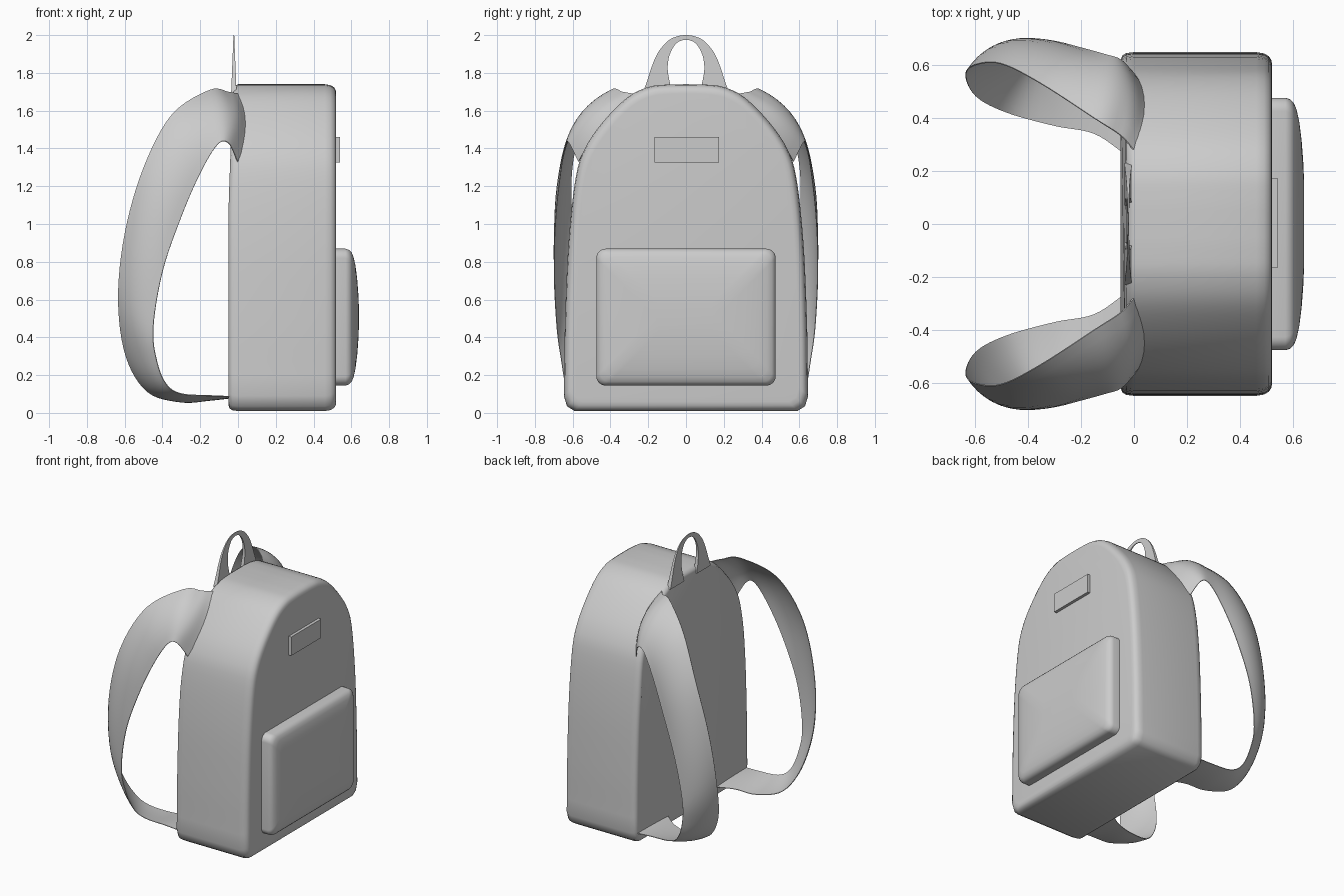
import bpy, bmesh, math
from mathutils import Vector

if "Cube" in bpy.data.objects:
    bpy.data.objects.remove(bpy.data.objects["Cube"])


def spline(pts, steps):
    """Catmull-Rom samples through the given points."""
    p = [Vector(q) for q in pts]
    p = [2 * p[0] - p[1]] + p + [2 * p[-1] - p[-2]]
    out = []
    for i in range(1, len(p) - 2):
        a, b, c, d = p[i - 1:i + 3]
        for k in range(steps):
            t = k / steps
            out.append(0.5 * (2 * b + (c - a) * t + (2 * a - 5 * b + 4 * c - d) * t ** 2
                              + (3 * b - a - 3 * c + d) * t ** 3))
    return out + [p[-2]]


def loft(name, rows, closed=True, caps=True, angle=40):
    """Skin a list of equal-length point rows."""
    bm = bmesh.new()
    vs = [[bm.verts.new(p) for p in r] for r in rows]
    n = len(rows[0])
    for a, b in zip(vs, vs[1:]):
        for i in range(n if closed else n - 1):
            j = (i + 1) % n
            bm.faces.new((a[i], a[j], b[j], b[i]))
    if caps:
        bm.faces.new(vs[0])
        bm.faces.new(vs[-1])
    bmesh.ops.recalc_face_normals(bm, faces=bm.faces)
    me = bpy.data.meshes.new(name)
    bm.to_mesh(me)
    bm.free()
    ob = bpy.data.objects.new(name, me)
    bpy.context.collection.objects.link(ob)
    bpy.ops.object.select_all(action='DESELECT')
    ob.select_set(True)
    bpy.context.view_layer.objects.active = ob
    bpy.ops.object.shade_smooth_by_angle(angle=math.radians(angle))
    return ob


def rounded_rect(x, hy, hz, cz, r, seg=8):
    pts = []
    for q, (sy, sz) in enumerate(((1, 1), (-1, 1), (-1, -1), (1, -1))):
        for k in range(seg + 1):
            a = math.pi / 2 * (q + k / seg)
            pts.append((x, sy * (hy - r) + r * math.cos(a), cz + sz * (hz - r) + r * math.sin(a)))
    return pts


# Main body: arched profile lofted front to back with rounded rims
half = [(0.59, 0.01), (0.63, 0.035), (0.647, 0.09)]
half += [tuple(v) for v in spline([(0.645, 0.2), (0.64, 0.5), (0.622, 0.9), (0.585, 1.24), (0.535, 1.4),
                                   (0.44, 1.54), (0.31, 1.67), (0.2, 1.725), (0.1, 1.738), (0, 1.74)], 4)]
profile = [(y, z) for y, z in half] + [(-y, z) for y, z in half[-2::-1]]
rings = []
for x, inset in ((-0.05, 0.03), (-0.045, 0.014), (-0.03, 0.004), (0.0, 0), (0.46, 0), (0.49, 0.005),
                 (0.508, 0.016), (0.517, 0.03), (0.52, 0.05)):
    lean = 0.022 if x < -0.02 else 0
    rings.append([(x + lean * max(0, (z - 1.1) / 0.64), y * (1 - inset / 0.65),
                   0.87 + (z - 0.87) * (1 - inset / 0.87)) for y, z in profile])
loft("bag_body", rings, angle=50)

# Puffed front pocket
steps = ((0.49, 0), (0.57, 0), (0.588, 0.006), (0.602, 0.02), (0.612, 0.045), (0.622, 0.09),
         (0.631, 0.16), (0.637, 0.24), (0.64, 0.31))
loft("front_pocket", [rounded_rect(x, 0.475 - i, 0.362 - i, 0.507, 0.05 if i < 0.3 else 0.04)
                      for x, i in steps], angle=60)

# Blank front patch
loft("front_patch", [[(x, y, z) for y, z in ((-0.166, 1.325), (0.174, 1.325), (0.174, 1.46), (-0.166, 1.46))]
                     for x in (0.51, 0.541)], angle=20)

# Top carry handle: flat loop tapering towards its crown
outer = [(0.23, 1.69), (0.205, 1.76), (0.175, 1.85), (0.14, 1.92), (0.08, 1.98), (0, 2.0)]
inner = [(0.07, 1.69), (0.088, 1.76), (0.097, 1.83), (0.085, 1.9), (0.05, 1.957), (0, 1.975)]
o, n = (spline(h + [(-y, z) for y, z in h[-2::-1]], 5) for h in (outer, inner))
rows = []
for a, b in zip(o, n):
    wa, wb = (0.002 + 0.012 * min(1, max(0, (2 - p[1]) / 0.3)) for p in (a, b))
    rows.append([(-0.022 - wa, *a), (-0.022 + wa, *a), (-0.022 + wb, *b), (-0.022 - wb, *b)])
loft("carry_handle", rows)

# Shoulder straps: bowed bands between two edge curves, mirrored in y
edge_a = [(0.0, .28, 1.69), (-.05, .335, 1.70), (-.15, .40, 1.71), (-.35, .53, 1.58), (-.5, .605, 1.3),
          (-.6, .60, .95), (-.635, .56, .6), (-.595, .48, .3), (-.48, .42, .11), (-.3, .37, .055),
          (-.15, .34, .065), (-.03, .26, .08)]
edge_b = [(0.0, .57, 1.33), (-.05, .62, 1.43), (-.11, .64, 1.42), (-.2, .665, 1.27), (-.3, .69, 1.04),
          (-.4, .70, .75), (-.45, .685, .45), (-.43, .66, .27), (-.38, .64, .15), (-.3, .62, .10),
          (-.15, .615, .09), (-.03, .62, .085)]
A, B = spline(edge_a, 6), spline(edge_b, 6)
across = 8
for side, name in ((1, "strap_left"), (-1, "strap_right")):
    rows = []
    for i, (a, b) in enumerate(zip(A, B)):
        t = i / (len(A) - 1)
        j, k = max(0, i - 1), min(len(A) - 1, i + 1)
        tangent = A[k] + B[k] - A[j] - B[j]
        out = tangent.cross(b - a).normalized()
        if out.dot((a + b) / 2 - Vector((-0.2, 0.38, 0.8))) < 0:
            out = -out
        bow = 0.045 * (1 - t) + 0.005
        top, under = [], []
        for c in range(across + 1):
            s = c / across
            arch = 4 * s * (1 - s)
            p = a.lerp(b, s) + out * bow * arch
            q = p - out * (0.004 + 0.008 * arch)
            top.append((p.x, side * p.y, p.z))
            under.append((q.x, side * q.y, q.z))
        rows.append(top + under[::-1])
    loft(name, rows, angle=60)
